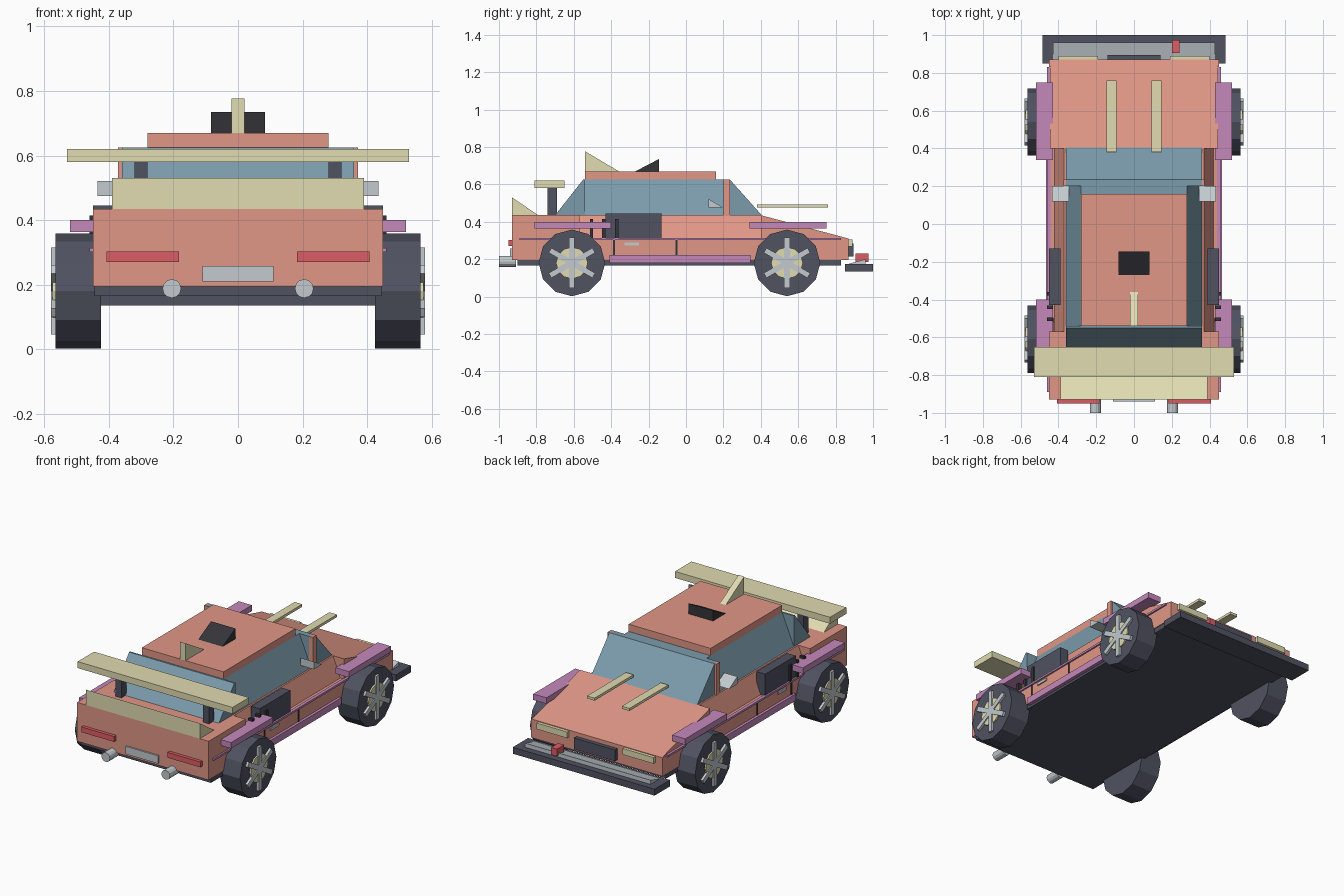
import bpy, bmesh
from math import cos, sin, pi
from mathutils import Matrix, Vector

if "Cube" in bpy.data.objects:
    bpy.data.objects.remove(bpy.data.objects["Cube"])

def material(name, rgb):
    m = bpy.data.materials.new(name)
    m.diffuse_color = (*rgb, 1)
    m.use_nodes = True
    m.node_tree.nodes["Principled BSDF"].inputs["Base Color"].default_value = m.diffuse_color
    return m

PAINT = material("salmon", (.75, .31, .24))
GLASS = material("glass_blue", (.20, .33, .41))
DARK = material("dark_grey", (.08, .085, .12))
BLACK = material("near_black", (.035, .035, .042))
CREAM = material("cream", (.75, .71, .44))
PURPLE = material("purple", (.56, .25, .50))
RED = material("red", (.72, .11, .13))
METAL = material("light_metal", (.54, .59, .62))

def finish(name, bm, mat):
    bmesh.ops.recalc_face_normals(bm, faces=bm.faces)
    me = bpy.data.meshes.new(name)
    bm.to_mesh(me)
    bm.free()
    me.materials.append(mat)
    ob = bpy.data.objects.new(name, me)
    bpy.context.collection.objects.link(ob)
    return ob

def prism(name, pts, a, b, mat, axis="x"):
    """Extrude a profile: (y,z) points along x, or (x,z) points along y."""
    put = (lambda p, t: (t, *p)) if axis == "x" else (lambda p, t: (p[0], t, p[1]))
    bm = bmesh.new()
    lo = [bm.verts.new(put(p, a)) for p in pts]
    hi = [bm.verts.new(put(p, b)) for p in pts]
    bm.faces.new(lo)
    bm.faces.new(hi)
    n = len(pts)
    for i in range(n):
        j = (i + 1) % n
        bm.faces.new((lo[i], lo[j], hi[j], hi[i]))
    return finish(name, bm, mat)

def box(name, x, y, z, mat):
    return prism(name, [(y[0], z[0]), (y[1], z[0]), (y[1], z[1]), (y[0], z[1])], x[0], x[1], mat)

def disc(name, c, r, x0, x1, mat, axis="x", n=12):
    pts = [(c[0] + r * cos(2 * pi * i / n), c[1] + r * sin(2 * pi * i / n)) for i in range(n)]
    return prism(name, pts, x0, x1, mat, axis)

# Main body
box("chassis", (-.445, .445), (-.90, .83), (.165, .20), DARK)
box("lower_body", (-.45, .45), (-.93, .87), (.195, .31), PAINT)
box("rear_body", (-.45, .45), (-.93, -.57), (.31, .435), PAINT)
prism("door_section", [(-.42, .31), (.42, .31), (.37, .435), (-.37, .435)], -.57, .40, PAINT, "y")
prism("hood", [(.40, .31), (.87, .31), (.40, .435)], -.445, .445, PAINT)

# Cabin
box("cabin_core", (-.28, .28), (-.54, .20), (.435, .625), GLASS)
prism("windshield", [(.20, .435), (.405, .435), (.235, .625), (.20, .625)], -.36, .36, GLASS)
prism("rear_window", [(-.70, .435), (-.54, .435), (-.54, .625), (-.55, .625)], -.36, .36, GLASS)
box("roof", (-.28, .28), (-.54, .16), (.625, .67), PAINT)
prism("roof_scoop", [(-.27, .67), (-.145, .67), (-.145, .735)], -.083, .083, BLACK)
prism("roof_fin", [(-.54, .67), (-.36, .67), (-.54, .777)], -.02, .02, CREAM)

# Rear wing, ducktail and rear details
box("wing", (-.53, .53), (-.81, -.65), (.58, .62), CREAM)
prism("ducktail", [(-.93, .435), (-.79, .435), (-.93, .53)], -.39, .39, CREAM)
box("rear_plate", (-.11, .11), (-.94, -.925), (.21, .258), METAL)

# Nose details
box("splitter", (-.485, .485), (.85, 1.0), (.135, .175), DARK)
prism("splitter_insert", [(.87, .175), (.96, .175), (.96, .20)], -.43, .43, METAL)
box("tow_block", (.20, .24), (.905, .975), (.185, .23), RED)
box("grille", (-.14, .14), (.86, .895), (.215, .285), DARK)

def wheel(s, label, y):
    z = .18
    disc(f"tyre_{label}", (y, z), .178, s * .425, s * .565, DARK)
    disc(f"hub_{label}", (y, z), .085, s * .55, s * .574, CREAM)
    # three crossing bars make the six spokes
    bm = bmesh.new()
    for k in range(3):
        m = (Matrix.Translation(Vector((s * .568, y, z))) @ Matrix.Rotation(k * pi / 3, 4, "X")
             @ Matrix.Diagonal((.024, .03, .27, 1)))
        bmesh.ops.create_cube(bm, size=1, matrix=m)
    finish(f"spokes_{label}", bm, METAL)

# Mirrored parts
for s, side in ((-1, "left"), (1, "right")):
    def sbox(name, x, y, z, mat):
        box(f"{name}_{side}", (s * x[0], s * x[1]), y, z, mat)

    prism(f"side_window_{side}", [(s * .28, .435), (s * .36, .435), (s * .28, .625)], -.54, .20, GLASS, "y")
    sbox("pillar", (.345, .372), (.20, .235), (.43, .625), PAINT)
    prism(f"mirror_{side}", [(.12, .475), (.20, .475), (.12, .522)], s * .345, s * .435, METAL)
    for y, end in ((-.61, "rear"), (.54, "front")):
        wheel(s, f"{end}_{side}", y)
        y0 = y - .20
        sbox(f"fender_{end}", (.43, .52), (y0, y0 + .41), (.363, .40), PURPLE)
    sbox("side_trim", (.44, .46), (-.89, .83), (.302, .314), PURPLE)
    sbox("side_skirt", (.43, .466), (-.41, .345), (.18, .222), PURPLE)
    sbox("side_intake", (.39, .45), (-.43, -.13), (.31, .445), DARK)
    for i, y in enumerate((-.505, -.44, -.37)):
        sbox(f"vent_bar_{i}", (.43, .46), (y - .009, y + .009), (.31, .415), BLACK)
    for i, y in enumerate((-.385, -.05)):
        sbox(f"door_seam_{i}", (.44, .454), (y - .005, y + .005), (.222, .302), BLACK)
    sbox("door_handle", (.44, .458), (-.33, -.25), (.274, .29), METAL)
    sbox("wing_support", (.28, .32), (-.74, -.69), (.435, .58), DARK)
    sbox("hood_stripe", (.093, .145), (.38, .76), (.476, .492), CREAM)
    sbox("tail_light", (.183, .407), (-.95, -.92), (.27, .303), RED)
    sbox("headlight", (.19, .40), (.86, .89), (.268, .306), CREAM)
    disc(f"exhaust_{side}", (s * .205, .188), .029, -1.0, -.91, METAL, "y")
